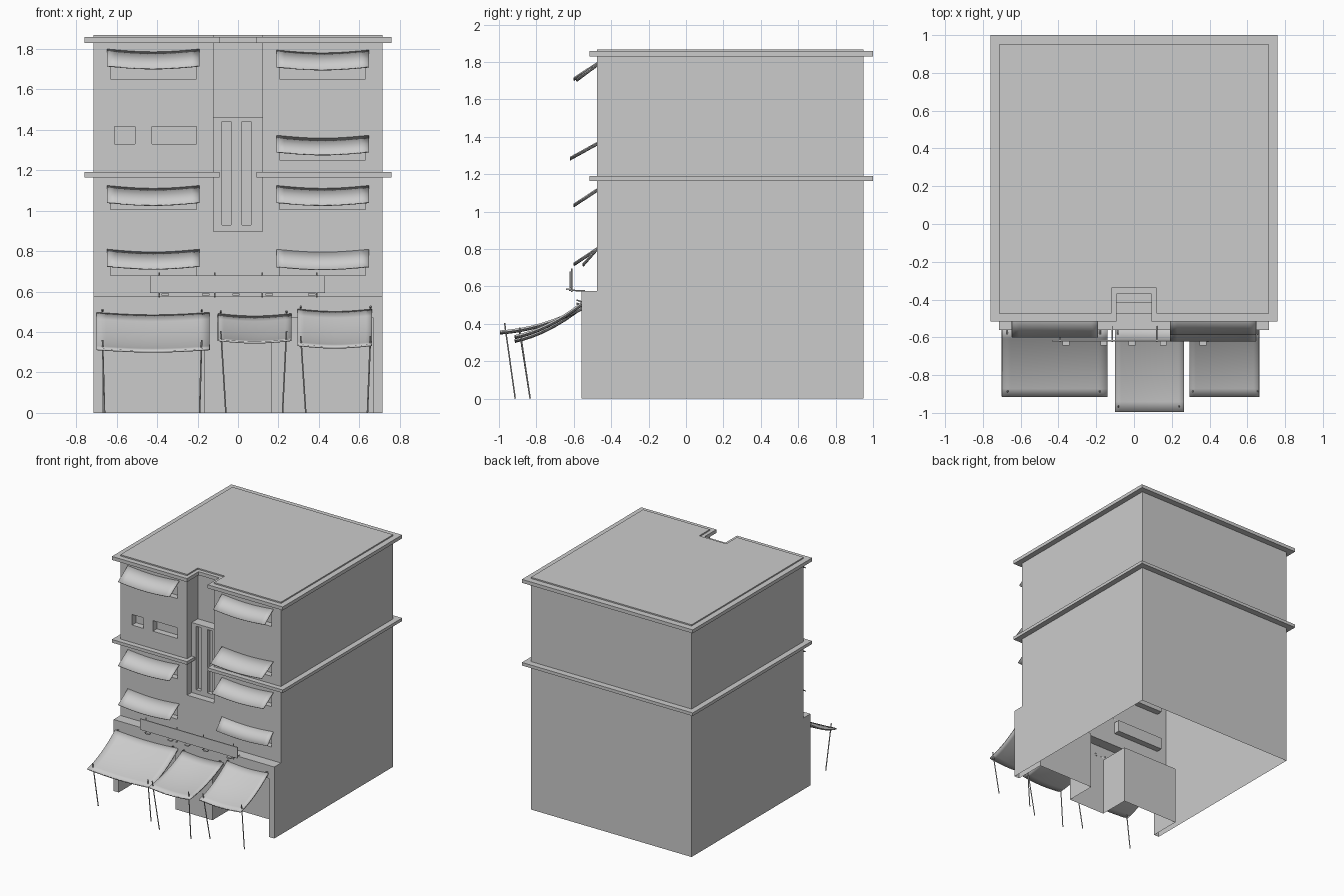
import bpy, bmesh, math
from mathutils import Vector

if "Cube" in bpy.data.objects:
    bpy.data.objects.remove(bpy.data.objects["Cube"])

FRONT, BASE, BACK, W = -0.475, -0.56, 0.95, 0.715


def make(name, bm):
    bmesh.ops.recalc_face_normals(bm, faces=bm.faces)
    me = bpy.data.meshes.new(name)
    bm.to_mesh(me)
    bm.free()
    ob = bpy.data.objects.new(name, me)
    bpy.context.collection.objects.link(ob)
    return ob


def add_box(bm, x0, x1, y0, y1, z0, z1):
    vs = bmesh.ops.create_cube(bm, size=1)['verts']
    for v in vs:
        v.co = Vector((x0 + (v.co.x + .5) * (x1 - x0),
                       y0 + (v.co.y + .5) * (y1 - y0),
                       z0 + (v.co.z + .5) * (z1 - z0)))


def boxes(name, items):
    bm = bmesh.new()
    for b in items:
        add_box(bm, *b)
    return make(name, bm)


def rod(name, a, b, r=0.004):
    a, b = Vector(a), Vector(b)
    bm = bmesh.new()
    bmesh.ops.create_cone(bm, cap_ends=True, segments=8, radius1=r, radius2=r, depth=(b - a).length)
    ob = make(name, bm)
    ob.rotation_mode = 'QUATERNION'
    ob.rotation_quaternion = (b - a).to_track_quat('Z', 'Y')
    ob.location = (a + b) / 2
    return ob


def fabric(name, x0, x1, path, sag, thick):
    """Cloth sheet along a (y, z) path, sagging between its two sides."""
    n = 12
    bm = bmesh.new()
    rows = []
    for y, z in path:
        rows.append([bm.verts.new((x0 + (x1 - x0) * i / n, y,
                                   z - sag * math.sin(math.pi * i / n))) for i in range(n + 1)])
    for r, s in zip(rows, rows[1:]):
        for i in range(n):
            bm.faces.new((r[i], r[i + 1], s[i + 1], s[i]))
    ob = make(name, bm)
    m = ob.modifiers.new("thickness", 'SOLIDIFY')
    m.thickness = thick
    m.offset = 0
    bpy.context.view_layer.objects.active = ob
    ob.select_set(True)
    bpy.ops.object.shade_smooth_by_angle(angle=math.radians(35))
    ob.select_set(False)


# Building shell from its side profile
prof = [(BASE, 0), (BACK, 0), (BACK, 1.868), (FRONT, 1.868), (FRONT, .575), (BASE, .575)]
bm = bmesh.new()
f = bm.faces.new([bm.verts.new((-W, y, z)) for y, z in prof])
ext = bmesh.ops.extrude_face_region(bm, geom=[f])
bmesh.ops.translate(bm, vec=(2 * W, 0, 0),
                    verts=[v for v in ext['geom'] if isinstance(v, bmesh.types.BMVert)])
body = make("building", bm)

# Window rows: (side, awning top, window sill, awning reach, awning drop)
rows = [(-1, 1.797, 1.65, .125, .082), (1, 1.792, 1.65, .11, .082),
        (1, 1.37, 1.25, .145, .08),
        (-1, 1.122, 1.005, .125, .082), (1, 1.122, 1.005, .125, .082),
        (-1, .807, .68, .125, .082), (1, .807, .68, .075, .085)]

# Openings: shops, windows, deep stairwell recess; then the panel and its slots
cuts = [(-.67, -.165, -.8, -.31, -.1, .47), (.165, .67, -.8, -.31, -.1, .47),
        (-.12, .12, -.8, -.34, 1.46, 2.0),
        (-.61, -.51, -.8, -.425, 1.33, 1.415), (-.425, -.205, -.8, -.425, 1.33, 1.415)]
for s, top, sill, reach, drop in rows:
    a, b = sorted((s * .205, s * .63))
    cuts.append((a, b, -.8, -.425, sill, sill + .095))
slots = [(-.08, -.035, -.8, -.385, .93, 1.44), (.02, .065, -.8, -.385, .93, 1.44)]
cutters = []
for i, group in enumerate((cuts, [(-.12, .12, -.8, -.418, .897, 1.47)], slots)):
    c = boxes("cutter_%d" % i, group)
    c.hide_render = True
    m = body.modifiers.new("cut", 'BOOLEAN')
    m.operation, m.solver, m.object = 'DIFFERENCE', 'EXACT', c
    cutters.append(c)
bpy.context.view_layer.update()
me = bpy.data.meshes.new_from_object(body.evaluated_get(bpy.context.evaluated_depsgraph_get()))
body.modifiers.clear()
body.data = me
for c in cutters:
    bpy.data.objects.remove(c)

# The underside is open
bm = bmesh.new()
bm.from_mesh(me)
bmesh.ops.delete(bm, geom=[f for f in bm.faces if all(abs(v.co.z) < 1e-4 for v in f.verts)],
                 context='FACES_ONLY')
bm.to_mesh(me)
bm.free()


# Ledges wrapping the building and dipping into the stairwell
def outline(w, f, n, ny, b):
    return [(-w, f), (-n, f), (-n, ny), (n, ny), (n, f), (w, f), (w, b), (-w, b)]


def ledge(name, z0, z1):
    bm = bmesh.new()
    loops = [[bm.verts.new((x, y, z)) for x, y in o] for o, z in
             ((outline(.76, -.517, .092, -.37, 1.0), z0), (outline(.76, -.517, .092, -.37, 1.0), z1),
              (outline(W, FRONT, .12, -.34, BACK), z1), (outline(W, FRONT, .12, -.34, BACK), z0))]
    for k in range(4):
        p, q = loops[k], loops[(k + 1) % 4]
        for i in range(8):
            j = (i + 1) % 8
            bm.faces.new((p[i], p[j], q[j], q[i]))
    make(name, bm)


ledge("roof_cornice", 1.83, 1.858)
ledge("middle_ledge", 1.165, 1.19)

# Window awnings
for s, top, sill, reach, drop in rows:
    a, b = sorted((s * .19, s * .647))
    fabric("window_awning", a, b, [(FRONT - reach * t, top - drop * t) for t in (0, .5, 1)], .014, .006)

# Shop awnings: x0, x1, front y, wall z, front z, (top x, foot x) of each post
shops = [("left", -.70, -.14, -.915, .493, .315, ((-.67, -.66), (-.18, -.19))),
         ("middle", -.10, .265, -.995, .487, .36, ((-.085, -.06), (.24, .22))),
         ("right", .295, .663, -.915, .51, .335, ((.31, .335), (.655, .64)))]
for name, x0, x1, y1, za, zb, posts in shops:
    path = []
    for k in range(9):
        t = k / 8
        path.append((BASE + (y1 - BASE) * t, za + (zb - za) * t - .10 * t * (1 - t)))
    fabric(name + "_shop_awning", x0, x1, path, .012, .01)
    for xt, xf in posts:
        rod(name + "_awning_post", (xt, y1 + .025, zb + .045), (xf, y1 + .082, 0))
        rod(name + "_wall_pin", (xt, BASE + .01, za + .005), (xt, BASE - .025, za + .018))

# Sign board with its brackets and lamps
boxes("sign_board", [(-.435, .43, -.623, -.615, .592, .68)])
for x in (-.39, -.115, .12, .39):
    rod("sign_bracket", (x, -.612, .57), (x, -.612, .695))
    rod("sign_arm", (x, -.625, .58), (x, BASE + .02, .576))
boxes("sign_lamps", [(x - .018, x + .018, -.642, -.615, .58, .59) for x in (-.36, -.16, -.01, .155, .365)])
